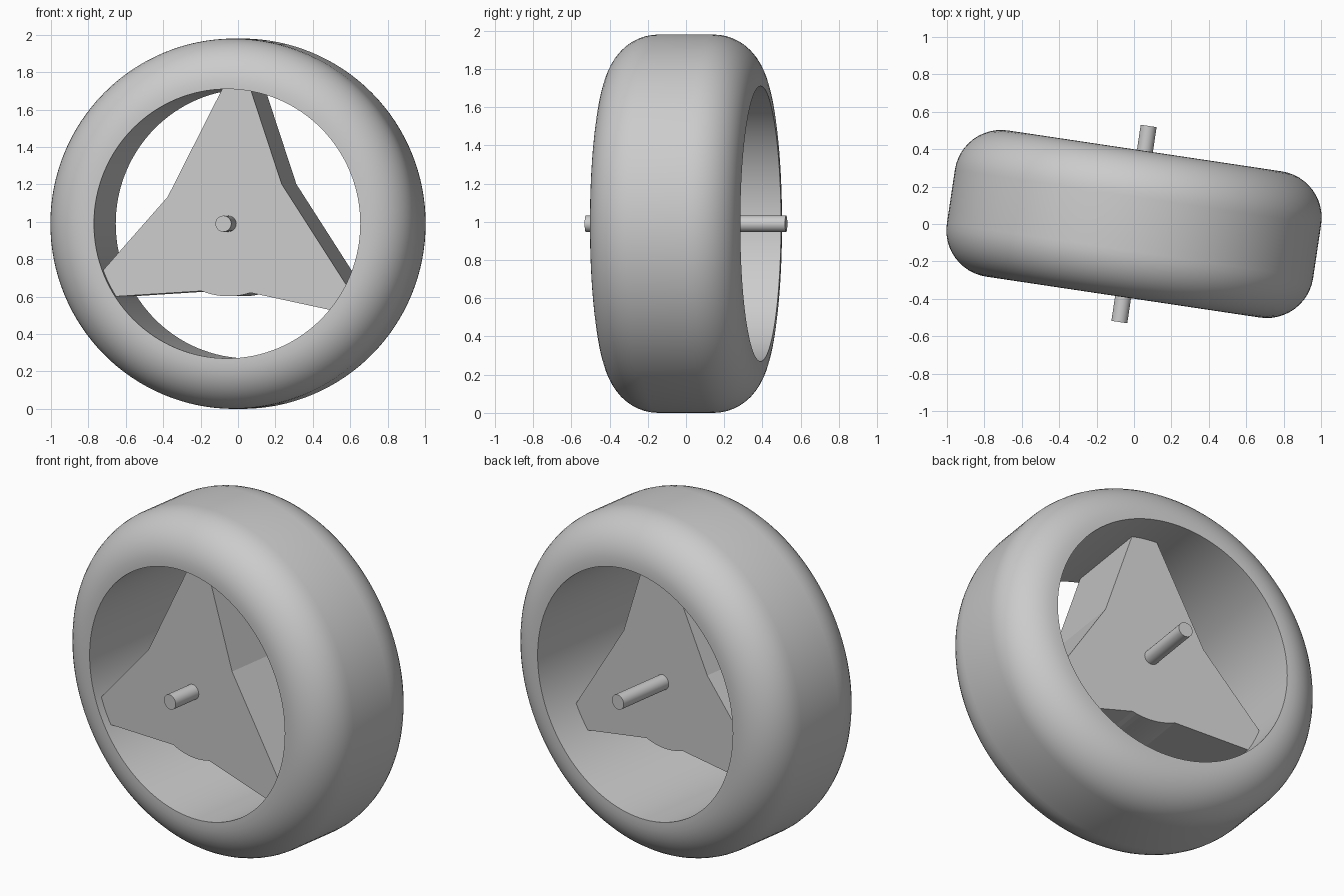
import bpy, bmesh
from math import sin, cos, radians, pi
from mathutils import Matrix

cube = bpy.data.objects.get("Cube")
if cube:
    bpy.data.objects.remove(cube, do_unlink=True)

grey = bpy.data.materials.new("plain_grey")
grey.use_nodes = True
grey.diffuse_color = (0.6, 0.6, 0.6, 1)
grey.node_tree.nodes["Principled BSDF"].inputs["Base Color"].default_value = (0.6, 0.6, 0.6, 1)

# The wheel is turned slightly about the vertical; its axle runs along local y
PLACE = Matrix.Translation((0, 0, 0.99)) @ Matrix.Rotation(radians(-8.5), 4, 'Z')


def make(name, bm, smooth):
    bmesh.ops.recalc_face_normals(bm, faces=bm.faces)
    mesh = bpy.data.meshes.new(name)
    bm.to_mesh(mesh)
    bm.free()
    mesh.materials.append(grey)
    obj = bpy.data.objects.new(name, mesh)
    bpy.context.collection.objects.link(obj)
    obj.matrix_world = PLACE
    if smooth:
        bpy.ops.object.select_all(action='DESELECT')
        obj.select_set(True)
        bpy.context.view_layer.objects.active = obj
        bpy.ops.object.shade_smooth_by_angle(angle=radians(30))
    return obj


def polar(deg, r):
    return r * cos(radians(deg)), r * sin(radians(deg))


# Tyre: rounded cross-section (radius, width) swept around the axle
HOLE, FILLET, OUTER, HALF = 0.72, 0.25, 0.99, 0.395
STEPS, SEGMENTS = 12, 128
corner = [(OUTER - FILLET + FILLET * sin(pi / 2 * i / STEPS),
           HALF - FILLET + FILLET * cos(pi / 2 * i / STEPS)) for i in range(STEPS + 1)]
half = [(HOLE, HALF)] + corner
profile = half + [(r, -y) for r, y in reversed(half)]
bm = bmesh.new()
rings = [[bm.verts.new((r * cos(t), y, r * sin(t))) for r, y in profile]
         for t in (2 * pi * k / SEGMENTS for k in range(SEGMENTS))]
n = len(profile)
for k in range(SEGMENTS):
    a, b = rings[k], rings[(k + 1) % SEGMENTS]
    for i in range(n):
        j = (i + 1) % n
        bm.faces.new((a[i], a[j], b[j], b[i]))
make("tyre", bm, True)

# Spoke plate: three tapering arms, with a rounded bulge in the lower valley
outline = []
for turn in (0, 120, 240):
    outline += [polar(36.3 + turn, 0.358), polar(80.3 + turn, 0.724), polar(92.5 + turn, 0.724)]
    if turn == 120:
        outline += [polar(248 + 4 * i, 0.388) for i in range(11)]
outline = [p for p in outline if p != polar(36.3 + 240, 0.358)]
FRONT, BACK = -0.35, 0.18
bm = bmesh.new()
face = bm.faces.new([bm.verts.new((x, FRONT, z)) for x, z in outline])
extruded = bmesh.ops.extrude_face_region(bm, geom=[face], use_keep_orig=True)
bmesh.ops.translate(bm, vec=(0, BACK - FRONT, 0),
                    verts=[v for v in extruded["geom"] if isinstance(v, bmesh.types.BMVert)])
make("spoke_plate", bm, False)

# Axle: thin rod through the hub
bm = bmesh.new()
bmesh.ops.create_cone(bm, cap_ends=True, segments=32, radius1=0.043, radius2=0.043,
                      depth=1.06, matrix=Matrix.Rotation(pi / 2, 4, 'X'))
make("axle", bm, True)
